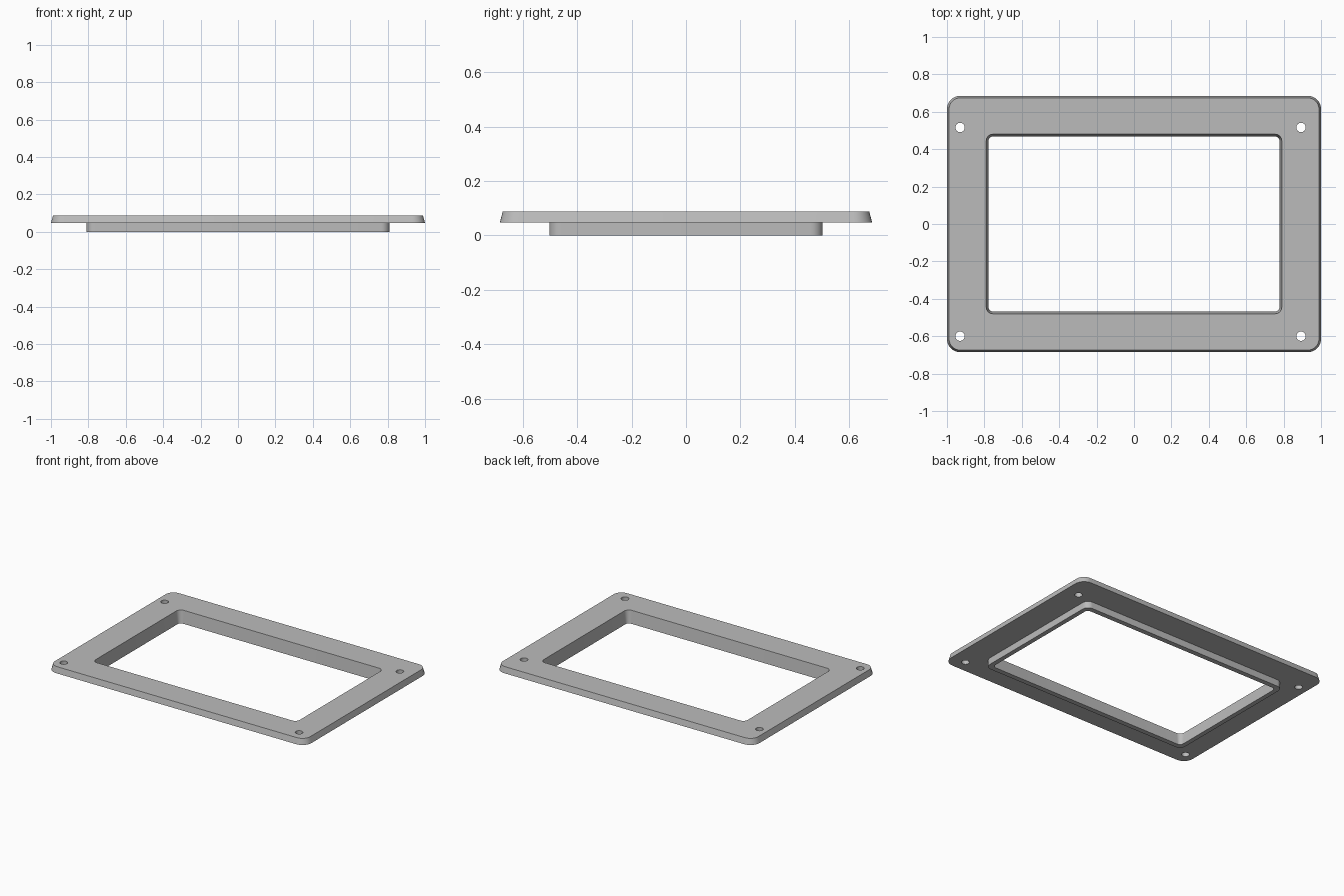
import bpy, bmesh, math

cube = bpy.data.objects.get("Cube")
if cube:
    bpy.data.objects.remove(cube, do_unlink=True)

grey = bpy.data.materials.new("matte grey")
grey.use_nodes = True
colour = (0.5, 0.5, 0.5, 1)
grey.diffuse_color = colour
grey.node_tree.nodes["Principled BSDF"].inputs["Base Color"].default_value = colour

CORNER_STEPS = 8
TOP, PLATE_BOTTOM = 0.088, 0.047


def rounded_ring(bm, half_x, half_y, radius, z):
    """Vertices of a rounded rectangle, counter-clockwise."""
    ring = []
    for quarter, (sx, sy) in enumerate([(1, 1), (-1, 1), (-1, -1), (1, -1)]):
        for step in range(CORNER_STEPS + 1):
            a = (quarter + step / CORNER_STEPS) * math.pi / 2
            ring.append(bm.verts.new((sx * (half_x - radius) + radius * math.cos(a),
                                      sy * (half_y - radius) + radius * math.sin(a), z)))
    return ring


# Cross-section walked around the frame: half x, half y, corner radius, height
section = [
    (0.778, 0.468, 0.025, 0),               # opening, lower edge
    (0.81, 0.503, 0.045, 0),                # collar, lower edge
    (0.81, 0.503, 0.045, PLATE_BOTTOM),     # collar meets plate
    (1.0, 0.685, 0.07, PLATE_BOTTOM),       # plate, lower edge
    (0.989, 0.674, 0.06, TOP),              # plate, upper edge
    (0.79, 0.48, 0.035, TOP),               # opening, upper edge
]
bm = bmesh.new()
rings = [rounded_ring(bm, *row) for row in section]
for i, ring in enumerate(rings):
    following = rings[(i + 1) % len(rings)]
    for j in range(len(ring)):
        k = (j + 1) % len(ring)
        bm.faces.new((ring[j], ring[k], following[k], following[j]))
bmesh.ops.recalc_face_normals(bm, faces=bm.faces)
mesh = bpy.data.meshes.new("bezel_frame")
bm.to_mesh(mesh)
bm.free()
mesh.materials.append(grey)
frame = bpy.data.objects.new("bezel_frame", mesh)
bpy.context.collection.objects.link(frame)

# Screw holes, drilled through the plate
bm = bmesh.new()
for x in (-0.93, 0.893):
    for y in (-0.6, 0.516):
        drill = bmesh.ops.create_cone(bm, cap_ends=True, segments=24,
                                      radius1=0.025, radius2=0.025, depth=0.3)
        bmesh.ops.translate(bm, verts=drill["verts"], vec=(x, y, TOP))
drill_mesh = bpy.data.meshes.new("screw_hole_cutter")
bm.to_mesh(drill_mesh)
bm.free()
drill_mesh.materials.append(grey)
cutter = bpy.data.objects.new("screw_hole_cutter", drill_mesh)
bpy.context.collection.objects.link(cutter)

bpy.context.view_layer.objects.active = frame
frame.select_set(True)
cut = frame.modifiers.new("screw holes", "BOOLEAN")
cut.operation = "DIFFERENCE"
cut.solver = "EXACT"
cut.object = cutter
bpy.ops.object.modifier_apply(modifier=cut.name)
bpy.data.objects.remove(cutter, do_unlink=True)

bpy.ops.object.shade_smooth_by_angle(angle=math.radians(30))
